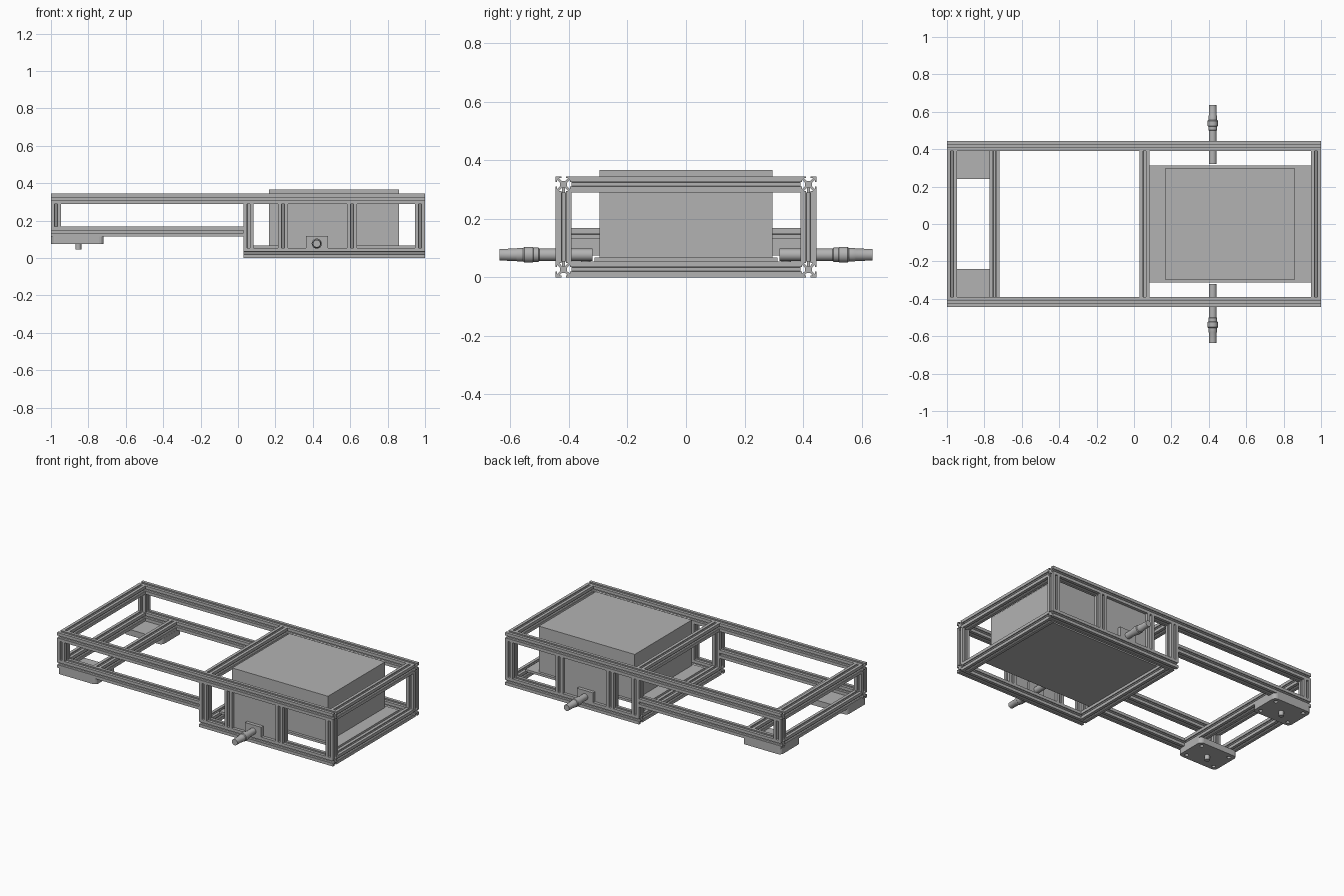
import bpy, bmesh, math
from mathutils import Vector, Matrix

cube = bpy.data.objects.get("Cube")
if cube:
    bpy.data.objects.remove(cube, do_unlink=True)

grey = bpy.data.materials.new("plain grey")
grey.use_nodes = True
GREY = (0.45, 0.45, 0.45, 1)
grey.diffuse_color = GREY
grey.node_tree.nodes["Principled BSDF"].inputs["Base Color"].default_value = GREY

W = 0.054            # beam width
H = W / 2
TOP = 0.344          # top of the frame
Y = 0.445 - H        # centre line of the long rails
LOW = 0.141          # centre height of the raised lower rails


def finish(name, bm):
    bmesh.ops.recalc_face_normals(bm, faces=bm.faces)
    mesh = bpy.data.meshes.new(name)
    bm.to_mesh(mesh)
    bm.free()
    mesh.materials.append(grey)
    ob = bpy.data.objects.new(name, mesh)
    bpy.context.collection.objects.link(ob)
    return ob


def box(name, lo, hi):
    bm = bmesh.new()
    lo, hi = Vector(lo), Vector(hi)
    size = hi - lo
    bmesh.ops.create_cube(bm, size=1, matrix=Matrix.Translation((lo + hi) / 2) @ Matrix.Diagonal((*size, 1)))
    return finish(name, bm)


# One side of the slotted beam section, repeated four times
SIDE = [(1, -1), (1, -.28), (.8, -.28), (.8, -.56), (.45, -.22),
        (.45, .22), (.8, .56), (.8, .28), (1, .28)]
SECTION = [Matrix.Rotation(k * math.pi / 2, 2) @ Vector(p) * H for k in range(4) for p in SIDE]


def beam(name, axis, start, end, u, v):
    """Slotted beam along an axis; u, v are the other two coordinates in order."""
    def place(a, p):
        c = [u + p.x, v + p.y]
        c.insert("xyz".index(axis), a)
        return c
    bm = bmesh.new()
    face = bm.faces.new([bm.verts.new(place(start, p)) for p in SECTION])
    move = Vector(place(end, Vector((0, 0)))) - Vector(place(start, Vector((0, 0))))
    ext = bmesh.ops.extrude_face_region(bm, geom=[face], use_keep_orig=True)
    bmesh.ops.translate(bm, vec=move, verts=[g for g in ext["geom"] if isinstance(g, bmesh.types.BMVert)])
    return finish(name, bm)


def lathe(name, profile, axis_matrix, steps=24):
    """Revolve (radius, height) points about z, then place."""
    bm = bmesh.new()
    rings = [[bm.verts.new((r * math.cos(2 * math.pi * i / steps), r * math.sin(2 * math.pi * i / steps), h))
              for i in range(steps)] for r, h in profile]
    for a, b in zip(rings, rings[1:]):
        for i in range(steps):
            j = (i + 1) % steps
            bm.faces.new((a[i], a[j], b[j], b[i]))
    bm.faces.new(rings[0])
    bm.faces.new(rings[-1])
    bm.transform(axis_matrix)
    ob = finish(name, bm)
    bpy.ops.object.select_all(action="DESELECT")
    bpy.context.view_layer.objects.active = ob
    ob.select_set(True)
    bpy.ops.object.shade_smooth_by_angle(angle=math.radians(35))
    return ob


FRONT_X, MID_X, BACK_X = 1 - H, 0.03 + H, -1 + H
INNER = Y - H

for s, side in ((1, "back"), (-1, "front")):
    # Long rails
    beam(side + "_top_rail", "x", -1, 1, s * Y, TOP - H)
    beam(side + "_bottom_rail", "x", 0.03, 1, s * Y, H)
    beam(side + "_raised_rail", "x", -1, 0.03, s * Y, LOW)
    # Upright posts
    for i, x in enumerate((MID_X, 0.241, 0.609, FRONT_X)):
        beam(f"{side}_post_{i + 1}", "z", W, TOP - W, x, s * Y)
    beam(side + "_end_post", "z", LOW + H, TOP - W, BACK_X, s * Y)
    # Side panel held in the slots
    ys = sorted((s * (Y - 0.005), s * (Y + 0.005)))
    box(side + "_side_panel", (0.24, ys[0], 0.035), (0.61, ys[1], TOP - 0.035))

    # Bulkhead fitting with its hose tail
    ys = sorted((s * (Y - 0.02), s * (Y + H)))
    box(side + "_fitting_block", (0.363, ys[0], W), (0.48, ys[1], 0.118))
    turn = Matrix.Translation((0.421, 0, 0.077)) @ Matrix.Rotation(-s * math.pi / 2, 4, "X")
    lathe(side + "_fitting", [(.021, .32), (.021, .5), (.024, .503), (.024, .52), (.027, .523), (.027, .552),
                              (.023, .556), (.023, .575), (.021, .58), (.02, .636)], turn)

    # Foot plate with four holes, rounded corners and a centre stud
    ys = sorted((s * 0.24, s * 0.445))
    plate = box(side + "_foot_plate", (-1, ys[0], 0.075), (-0.718, ys[1], LOW - H))
    bm = bmesh.new()
    bm.from_mesh(plate.data)
    upright = [e for e in bm.edges if abs(e.verts[0].co.z - e.verts[1].co.z) > 0.01]
    bmesh.ops.bevel(bm, geom=upright, offset=0.025, segments=4, affect="EDGES", profile=0.5)
    bm.to_mesh(plate.data)
    bm.free()
    cy = sum(ys) / 2
    cut = bmesh.new()
    for dx in (-0.105, 0.105):
        for dy in (-0.07, 0.07):
            bmesh.ops.create_cone(cut, cap_ends=True, segments=16, radius1=0.012, radius2=0.012, depth=0.05,
                                  matrix=Matrix.Translation((-0.859 + dx, cy + dy, 0.07)))
    cutter = finish(side + "_hole_cutter", cut)
    cutter.hide_render = True
    mod = plate.modifiers.new("holes", "BOOLEAN")
    mod.object = cutter
    mod.operation = "DIFFERENCE"
    mod.solver = "EXACT"
    bpy.context.view_layer.update()
    holed = bpy.data.meshes.new_from_object(plate.evaluated_get(bpy.context.evaluated_depsgraph_get()))
    plate.modifiers.clear()
    plate.data = holed
    bpy.data.objects.remove(cutter, do_unlink=True)
    lathe(side + "_foot_stud", [(.016, .045), (.016, .08)], Matrix.Translation((-0.854, cy, 0)), 16)

# Cross beams between the two sides
for name, x, z in (("top_end_cross", BACK_X, TOP - H), ("top_middle_cross", MID_X, TOP - H),
                   ("top_box_cross", FRONT_X, TOP - H), ("bottom_middle_cross", MID_X, H),
                   ("bottom_box_cross", FRONT_X, H), ("raised_end_cross", BACK_X, LOW),
                   ("raised_inner_cross", -0.746, LOW)):
    beam(name, "y", -INNER, INNER, x, z)

# Floor tray and the large enclosure standing on it
box("floor_tray", (0.084, -0.313, 0.052), (0.946, 0.313, 0.067))
box("enclosure", (0.165, -0.296, 0.067), (0.86, 0.296, 0.366))
